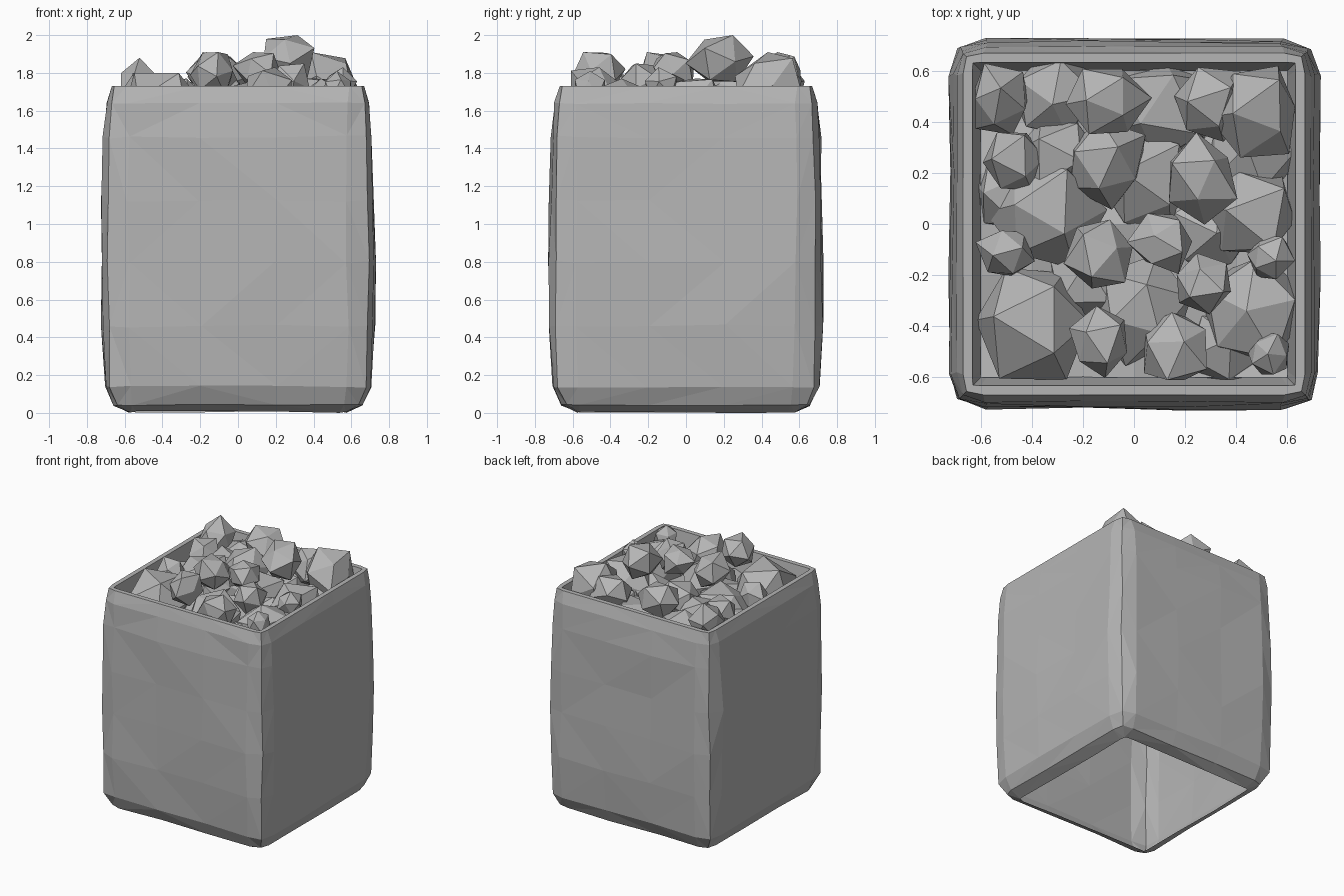
import bpy, bmesh, random
from mathutils import Euler

if "Cube" in bpy.data.objects:
    bpy.data.objects.remove(bpy.data.objects["Cube"])

random.seed(7)
grey = bpy.data.materials.new("dark_grey")
grey.diffuse_color = (0.46, 0.46, 0.46, 1)
grey.use_nodes = True
grey.node_tree.nodes["Principled BSDF"].inputs["Base Color"].default_value = grey.diffuse_color


def finish(bm, name):
    bmesh.ops.recalc_face_normals(bm, faces=bm.faces)
    mesh = bpy.data.meshes.new(name)
    bm.to_mesh(mesh)
    bm.free()
    mesh.materials.append(grey)
    obj = bpy.data.objects.new(name, mesh)
    bpy.context.collection.objects.link(obj)
    return obj


def ring_points(side, flat, corner):
    """Square outline with softened corners and two extra points per side."""
    quarter = [(side, -flat), (side, -0.2), (side, 0.2), (side, flat), (corner, corner)]
    pts = []
    for _ in range(4):
        pts += quarter
        quarter = [(-y, x) for x, y in quarter]
    return pts


# Sack: rings from the open bottom, up the bulging wall, over the rim and down inside
# (height, half width, end of flat side, corner, jitter)
rings = [
    (0.005, 0.575, 0.54, 0.570, 0.005),
    (0.04, 0.655, 0.56, 0.635, 0.006),
    (0.14, 0.704, 0.57, 0.678, 0.006),
    (0.46, 0.720, 0.58, 0.688, 0.008),
    (0.80, 0.723, 0.58, 0.692, 0.009),
    (1.12, 0.719, 0.58, 0.688, 0.009),
    (1.46, 0.710, 0.58, 0.678, 0.009),
    (1.64, 0.695, 0.58, 0.670, 0.004),
    (1.73, 0.668, 0.59, 0.655, 0.0),
    (1.73, 0.632, 0.60, 0.630, 0.0),
    (1.47, 0.592, 0.57, 0.590, 0.0),
]
bm = bmesh.new()
loops = []
for z, side, flat, corner, j in rings:
    loops.append([bm.verts.new((x + random.uniform(-j, j), y + random.uniform(-j, j),
                                z + random.uniform(-j, j)))
                  for x, y in ring_points(side, flat, corner)])
for a, b in zip(loops, loops[1:]):
    n = len(a)
    for i in range(n):
        bm.faces.new((a[i], a[(i + 1) % n], b[(i + 1) % n], b[i]))
bmesh.ops.triangulate(bm, faces=bm.faces[:])
finish(bm, "sack")

# Bed closing the gaps below the rocks
bm = bmesh.new()
bmesh.ops.create_grid(bm, x_segments=6, y_segments=6, size=0.6)
for v in bm.verts:
    v.co.z = 1.55 + random.uniform(-0.05, 0.05)
finish(bm, "rock_bed")


def add_rock(bm, x, y, top, r):
    """Jagged low-poly stone kept inside the sack opening, with a set top height."""
    new = bmesh.ops.create_icosphere(bm, subdivisions=1, radius=1)["verts"]
    sx, sy = r * random.uniform(0.95, 1.15), r * random.uniform(0.95, 1.15)
    rot = Euler([random.uniform(0, 3) for _ in range(3)]).to_matrix()
    for v in new:
        p = rot @ v.co * random.uniform(0.85, 1.15)
        v.co = (x + p.x * sx, y + p.y * sy, p.z * r)
    lift = top - max(v.co.z for v in new)
    for v in new:
        v.co.z += lift
        v.co.x = max(-0.62, min(0.63, v.co.x))
        v.co.y = max(-0.61, min(0.64, v.co.y))


# Upper rocks: x, y, top height, radius
upper = [
    (-0.53, 0.49, 1.88, 0.15), (-0.11, 0.48, 1.91, 0.15), (0.30, 0.47, 1.85, 0.15),
    (0.49, 0.44, 1.91, 0.18), (-0.47, 0.25, 1.80, 0.13), (-0.11, 0.24, 1.84, 0.15),
    (0.26, 0.18, 2.00, 0.15), (-0.50, -0.11, 1.80, 0.12), (-0.13, -0.12, 1.91, 0.14),
    (0.11, -0.07, 1.91, 0.12), (0.53, -0.13, 1.83, 0.09), (0.27, -0.23, 1.85, 0.12),
    (-0.13, -0.46, 1.91, 0.12), (0.17, -0.49, 1.83, 0.15), (0.53, -0.51, 1.81, 0.09),
]
# Lower, bigger rocks filling the space between
lower = [
    (-0.32, 0.50, 1.75, 0.17), (0.10, 0.45, 1.70, 0.23), (-0.36, 0.05, 1.77, 0.23),
    (0.05, 0.15, 1.72, 0.22), (0.47, 0.05, 1.77, 0.20), (-0.39, -0.38, 1.80, 0.24),
    (0.03, -0.33, 1.75, 0.22), (0.46, -0.34, 1.77, 0.20), (-0.29, 0.28, 1.76, 0.15),
    (0.45, 0.25, 1.70, 0.18), (-0.18, -0.22, 1.68, 0.18), (0.30, -0.02, 1.68, 0.18),
    (0.36, -0.50, 1.68, 0.16), (-0.50, 0.12, 1.68, 0.16),
]
bm = bmesh.new()
for rock in lower + upper:
    add_rock(bm, *rock)
finish(bm, "rocks")
